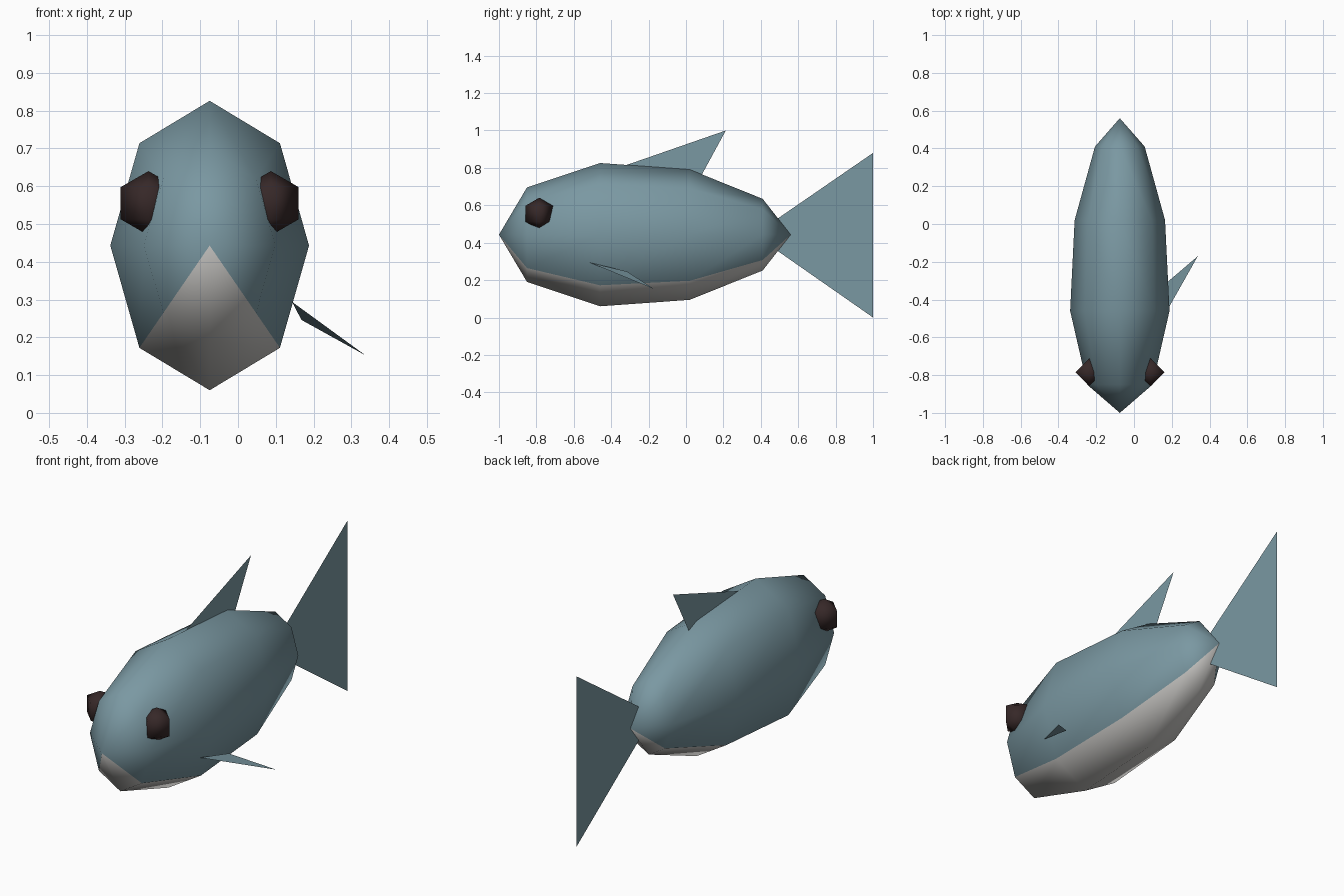
import bpy, bmesh, math
from mathutils import Vector

if "Cube" in bpy.data.objects:
    bpy.data.objects.remove(bpy.data.objects["Cube"])

CX, CZ = -0.075, 0.443   # body axis


def material(name, rgb):
    m = bpy.data.materials.new(name)
    m.diffuse_color = (*rgb, 1)
    m.use_nodes = True
    m.node_tree.nodes["Principled BSDF"].inputs["Base Color"].default_value = m.diffuse_color
    return m


blue = material("blue_grey", (0.195, 0.314, 0.361))
white = material("belly_white", (0.58, 0.57, 0.55))
dark = material("eye_brown", (0.037, 0.021, 0.021))


def finish(name, bm, mats, smooth):
    me = bpy.data.meshes.new(name)
    bm.to_mesh(me)
    bm.free()
    for m in mats:
        me.materials.append(m)
    for p in me.polygons:
        p.use_smooth = smooth
    ob = bpy.data.objects.new(name, me)
    bpy.context.collection.objects.link(ob)
    return ob


def loft(name, start, rings, end, sides, point, mats, rule=lambda k: 0):
    """Closed shell of rings (position, radius) between two end points."""
    bm = bmesh.new()
    a, b = bm.verts.new(point(start, 0, 0)), bm.verts.new(point(end, 0, 0))
    loops = [[bm.verts.new(point(t, r, math.tau * k / sides)) for k in range(sides)]
             for t, r in rings]
    for k in range(sides):
        j = (k + 1) % sides
        faces = [bm.faces.new((a, loops[0][j], loops[0][k])),
                 bm.faces.new((b, loops[-1][k], loops[-1][j]))]
        for p, q in zip(loops, loops[1:]):
            faces.append(bm.faces.new((p[k], p[j], q[j], q[k])))
        for f in faces:
            f.material_index = rule(k)
    bmesh.ops.recalc_face_normals(bm, faces=bm.faces)
    return finish(name, bm, mats, True)


# Eight-sided body, the two lowest strips are the pale belly
loft("body", -1.0, [(-0.85, 0.66), (-0.46, 1.0), (0.02, 0.91), (0.41, 0.5)], 0.56, 8,
     lambda t, r, a: Vector((CX + 0.263 * r * math.cos(a), t, CZ + 0.383 * r * math.sin(a))),
     [blue, white], lambda k: 1 if k in (5, 6) else 0)

# Four-sided eyes, mirrored about the body axis
R = 0.085
for side, label in ((1, "right"), (-1, "left")):
    ex = CX + side * 0.162
    loft(label + "_eye", -R, [(-R / 2, R * 0.866), (R / 2, R * 0.866)], R, 4,
         lambda t, r, a: Vector((ex + r * math.cos(a), -0.785 + r * math.sin(a), 0.555 + t)),
         [dark])


# Flat triangular fins
def fin(name, points):
    bm = bmesh.new()
    bm.faces.new([bm.verts.new(p) for p in points])
    finish(name, bm, [blue], False)


fin("tail_fin", [(CX, 0.365, CZ), (CX, 1.0, 0.0), (CX, 1.0, 0.88)])
fin("dorsal_fin", [(CX, -0.42, 0.78), (CX, 0.05, 0.70), (CX, 0.213, 1.0)])
fin("side_fin", [(0.143, -0.515, 0.294), (0.338, -0.17, 0.152), (0.168, -0.315, 0.246)])
